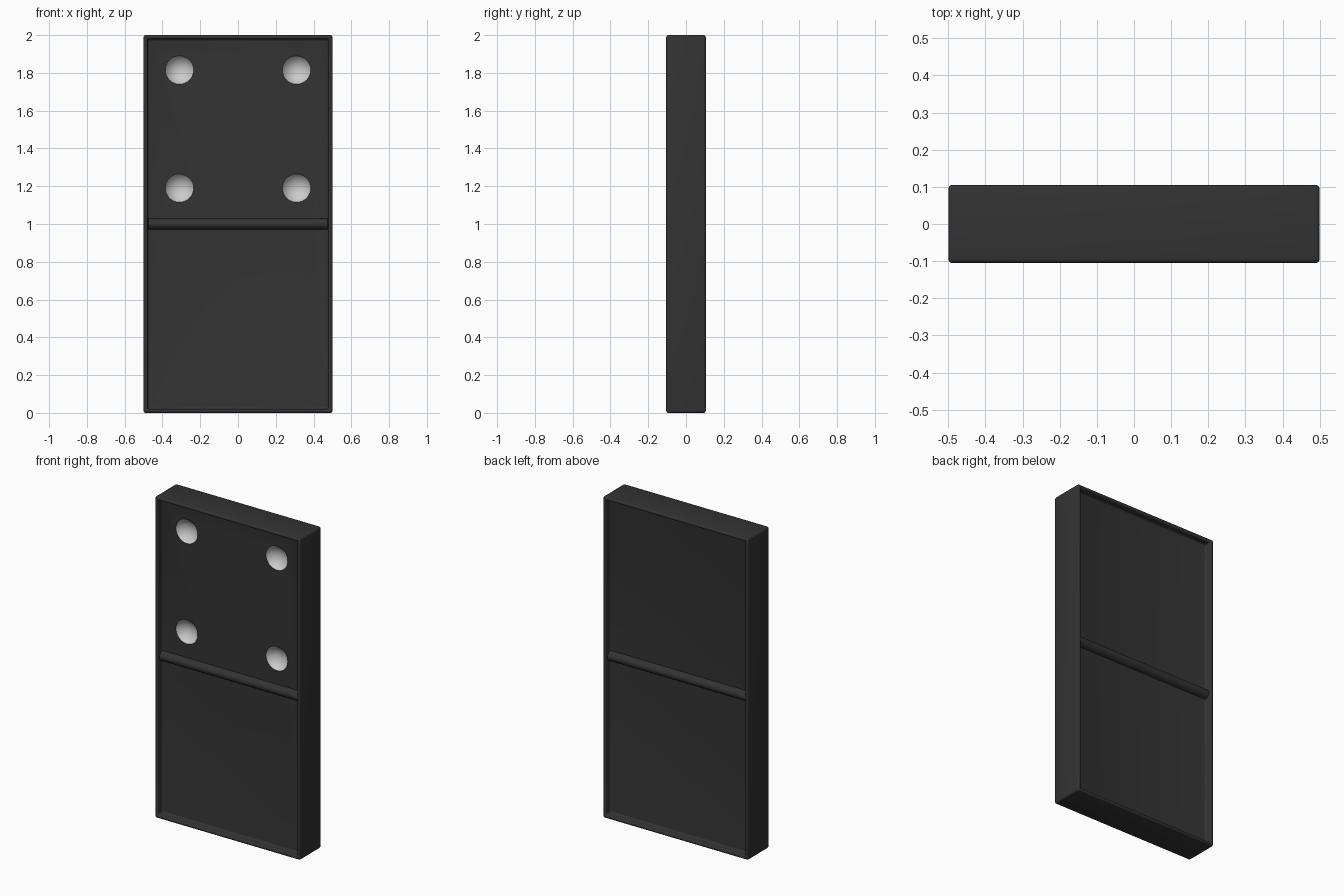
import bpy, bmesh, math
from mathutils import Matrix, Vector

if "Cube" in bpy.data.objects:
    bpy.data.objects.remove(bpy.data.objects["Cube"])

HALF_Y = 0.105     # half thickness
RIM = 0.03         # rim width
DEPTH = 0.045      # panel recess
PIP_R, PIP_DEPTH = 0.075, 0.042


def material(name, value):
    m = bpy.data.materials.new(name)
    m.diffuse_color = (value, value, value, 1)
    m.use_nodes = True
    m.node_tree.nodes["Principled BSDF"].inputs["Base Color"].default_value = m.diffuse_color
    return m


black = material("black", 0.033)
white = material("white", 0.8)


def make_object(name, bm, mats):
    me = bpy.data.meshes.new(name)
    bm.to_mesh(me)
    bm.free()
    for m in mats:
        me.materials.append(m)
    ob = bpy.data.objects.new(name, me)
    bpy.context.collection.objects.link(ob)
    return ob


def smooth(ob):
    bpy.ops.object.select_all(action='DESELECT')
    ob.select_set(True)
    bpy.context.view_layer.objects.active = ob
    bpy.ops.object.shade_smooth_by_angle(angle=math.radians(40))


# Tile body: block with a recessed panel on front and back, edges softened
bm = bmesh.new()
bmesh.ops.create_cube(bm, size=1, matrix=Matrix.Translation((0, 0, 1)) @ Matrix.Diagonal((1, 2 * HALF_Y, 2, 1)))
bm.normal_update()
for face in [f for f in bm.faces if abs(f.normal.y) > 0.9]:
    n = face.normal.copy()
    bmesh.ops.inset_region(bm, faces=[face], thickness=RIM)
    panel = bmesh.ops.extrude_discrete_faces(bm, faces=[face])["faces"][0]
    bmesh.ops.translate(bm, verts=panel.verts[:], vec=-n * DEPTH)
bm.normal_update()
edges = [e for e in bm.edges if e.calc_face_angle(0) > math.radians(30)]
bmesh.ops.bevel(bm, geom=edges, offset=0.011, segments=4, profile=0.5, affect='EDGES')
body = make_object("tile_body", bm, [black, white])

# Pip cutters: spheres that leave shallow white dimples in the upper front panel
R = (PIP_R ** 2 + PIP_DEPTH ** 2) / (2 * PIP_DEPTH)
y_pip = -(HALF_Y - DEPTH) - (R - PIP_DEPTH)
bm = bmesh.new()
for x in (-0.31, 0.31):
    for z in (1.19, 1.815):
        place = Matrix.Translation((x, y_pip, z)) @ Matrix.Rotation(math.pi / 2, 4, 'X')
        bmesh.ops.create_uvsphere(bm, u_segments=32, v_segments=24, radius=R, matrix=place)
for f in bm.faces:
    f.material_index = 1
cutter = make_object("pip_cutter", bm, [black, white])
cutter.hide_render = True

mod = body.modifiers.new("pips", 'BOOLEAN')
mod.operation = 'DIFFERENCE'
mod.solver = 'EXACT'
mod.object = cutter
bpy.context.view_layer.objects.active = body
bpy.ops.object.modifier_apply(modifier=mod.name)
bpy.data.objects.remove(cutter)
smooth(body)

# Rounded divider bars across the middle of both faces
for name, side in (("front_divider", -1), ("back_divider", 1)):
    bm = bmesh.new()
    place = (Matrix.Translation((0, side * (HALF_Y - DEPTH), 1))
             @ Matrix.Diagonal((1, 1.15, 1, 1)) @ Matrix.Rotation(math.pi / 2, 4, 'Y'))
    bmesh.ops.create_cone(bm, cap_ends=True, segments=32, radius1=0.03, radius2=0.03,
                          depth=0.95, matrix=place)
    smooth(make_object(name, bm, [black]))
